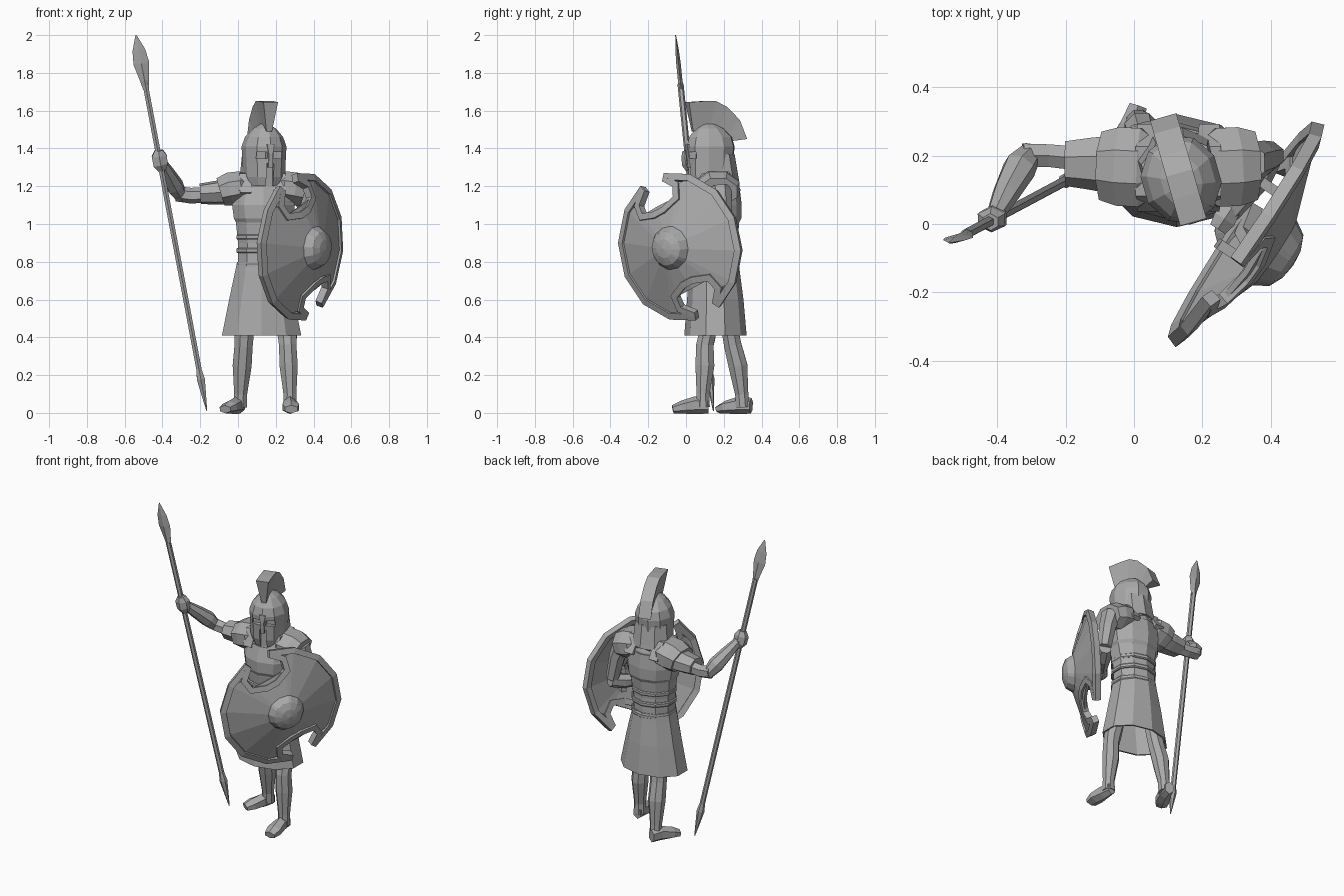
import bpy, bmesh, math
from mathutils import Vector, Matrix

cube = bpy.data.objects.get("Cube")
if cube:
    bpy.data.objects.remove(cube, do_unlink=True)

GREY = (0.4, 0.4, 0.4, 1.0)
stone = bpy.data.materials.new("plain_grey")
stone.use_nodes = True
stone.diffuse_color = GREY
stone.node_tree.nodes["Principled BSDF"].inputs["Base Color"].default_value = GREY

UP, BACK = Vector((0, 0, 1)), Vector((0, 1, 0))


def finish(name, bm, matrix=None):
    bmesh.ops.recalc_face_normals(bm, faces=bm.faces)
    if matrix:
        bm.transform(matrix)
    mesh = bpy.data.meshes.new(name)
    bm.to_mesh(mesh)
    bm.free()
    mesh.materials.append(stone)
    obj = bpy.data.objects.new(name, mesh)
    bpy.context.collection.objects.link(obj)
    return obj


def bridge(bm, loops):
    for a, b in zip(loops, loops[1:]):
        for i in range(len(a)):
            j = (i + 1) % len(a)
            bm.faces.new((a[i], a[j], b[j], b[i]))


def sweep(name, rings, n=8, level=False, phase=0.5, matrix=None):
    """Rings of (x, y, z, side radius, other radius) joined along a path."""
    bm = bmesh.new()
    pts = [Vector(r[:3]) for r in rings]
    whole = (pts[-1] - pts[0]).normalized()
    ref = BACK if level or abs(whole.z) > 0.7 else UP
    grow = 1 / math.cos(math.pi / n) if phase else 1
    loops = []
    for i, r in enumerate(rings):
        t = UP if level else (pts[min(i + 1, len(pts) - 1)] - pts[max(i - 1, 0)]).normalized()
        side = t.cross(ref).normalized()
        other = side.cross(t)
        loop = []
        for k in range(n):
            a = (k + phase) * math.tau / n
            p = pts[i] + (side * math.cos(a) * r[3] + other * math.sin(a) * r[4]) * grow
            loop.append(bm.verts.new(p))
        loops.append(loop)
    bridge(bm, loops)
    bm.faces.new(loops[0])
    bm.faces.new(loops[-1])
    return finish(name, bm, matrix)


def box(name, center, size, matrix=None):
    bm = bmesh.new()
    bmesh.ops.create_cube(bm, size=1)
    bm.transform(Matrix.Translation(center) @ Matrix.Diagonal((*size, 1)))
    return finish(name, bm, matrix)


# Torso, skirt and belts
sweep("torso", [(.125, .15, .76, .125, .12), (.13, .15, .9, .13, .115), (.135, .15, 1.0, .145, .125),
                (.135, .15, 1.12, .165, .13), (.135, .16, 1.2, .15, .11), (.135, .17, 1.26, .08, .08)], 10, True)
sweep("skirt", [(.125, .15, .8, .13, .122), (.125, .15, .75, .14, .128), (.125, .155, .6, .172, .142),
                (.125, .156, .41, .21, .157), (.125, .156, .41, .2, .147), (.125, .155, .6, .15, .125)], 10, True)
for z in (.78, .86, .93):
    sweep("waist_band", [(.13, .15, z - .014, .133, .122), (.13, .15, z - .008, .138, .127),
                         (.13, .15, z + .008, .138, .127), (.13, .15, z + .014, .133, .122)], 10, True)
sweep("chest_plate", [(.135, .15, 1.0, .14, .122), (.135, .15, 1.03, .157, .136),
                      (.135, .15, 1.1, .166, .138), (.135, .16, 1.19, .15, .118)], 10, True)
sweep("neck", [(.135, .15, 1.15, .07, .065), (.14, .14, 1.3, .06, .06)], 8, True)
sweep("collar", [(.135, .155, 1.2, .11, .1), (.135, .16, 1.225, .115, .105), (.135, .165, 1.26, .075, .08)], 8, True)

# Shoulder guards
for name, s in (("right", -1), ("left", 1)):
    cx = .13
    sweep(name + "_shoulder_guard", [(cx + s * .07, .165, 1.2, .085, .06), (cx + s * .11, .165, 1.195, .115, .085),
                                     (cx + s * .17, .168, 1.185, .115, .088), (cx + s * .22, .17, 1.17, .1, .075)], 8)
    sweep(name + "_shoulder_strap", [(cx + s * .09, .05, 1.16, .03, .015), (cx + s * .09, .09, 1.255, .035, .015),
                                     (cx + s * .09, .22, 1.265, .035, .015), (cx + s * .09, .28, 1.17, .03, .015)], 4)

# Right arm raised to the spear
sweep("right_sleeve", [(-.03, .175, 1.175, .085, .065), (-.12, .18, 1.165, .073, .058), (-.2, .18, 1.16, .062, .05)], 7)
sweep("right_upper_arm", [(-.15, .19, 1.155, .035, .036), (-.25, .2, 1.15, .033, .036), (-.325, .2, 1.16, .035, .035)], 6)
sweep("right_forearm", [(-.3, .21, 1.14, .03, .03), (-.335, .165, 1.2, .045, .045),
                        (-.375, .09, 1.27, .036, .036), (-.405, .03, 1.325, .024, .026)], 7)
sweep("right_fist", [(-.4, .025, 1.285, .022, .022), (-.41, .018, 1.315, .038, .034),
                     (-.417, .012, 1.36, .04, .032), (-.42, .006, 1.39, .022, .022)], 6)

# Left arm behind the shield
sweep("left_upper_arm", [(.33, .18, 1.19, .055, .055), (.37, .19, 1.08, .045, .05), (.4, .2, .93, .038, .038)], 7)
sweep("left_forearm", [(.405, .215, .92, .035, .038), (.36, .14, .9, .042, .042), (.28, .03, .89, .026, .028)], 7)
sweep("left_fist", [(.285, .045, .89, .028, .032), (.265, .015, .89, .034, .038), (.245, -.015, .89, .026, .03)], 6)

# Legs and feet
sweep("left_leg", [(.24, .12, .5, .045, .045), (.262, .11, .4, .05, .045), (.263, .1, .36, .046, .046),
                   (.268, .1, .25, .048, .05), (.275, .09, .1, .034, .034), (.275, .09, .03, .036, .036)], 8)
sweep("right_leg", [(.04, .22, .5, .045, .045), (.032, .24, .4, .05, .045), (.03, .247, .36, .048, .046),
                    (.022, .275, .25, .05, .05), (.014, .295, .1, .034, .035), (.012, .3, .03, .036, .036)], 8)
sweep("left_foot", [(.275, .12, .038, .026, .036), (.275, .05, .041, .034, .041),
                    (.28, -.02, .03, .044, .03), (.282, -.07, .019, .034, .019)], 6)
sweep("right_foot", [(.012, .345, .038, .026, .036), (-.008, .285, .041, .034, .041),
                     (-.044, .213, .03, .042, .03), (-.068, .174, .019, .033, .019)], 6)

# Helmet, turned towards the left
turn = (Matrix.Translation((.135, .14, 0)) @ Matrix.Rotation(math.radians(16), 4, "Z")
        @ Matrix.Translation((-.14, -.14, 0)))
helmet = sweep("helmet", [(.14, .12, 1.2, .088, .09), (.14, .125, 1.25, .104, .112), (.14, .13, 1.33, .108, .12),
                          (.14, .13, 1.41, .112, .125), (.14, .13, 1.46, .095, .112),
                          (.14, .125, 1.505, .058, .075), (.14, .12, 1.53, .02, .035)], 10, True, matrix=turn)
sweep("neck_guard", [(.14, .19, 1.225, .108, .085), (.14, .185, 1.25, .108, .085), (.14, .17, 1.37, .1, .08)],
      8, True, matrix=turn)
cutters = [box("eye_cutter", (.14 + s * .044, -.01, 1.365), (.054, .11, .034), turn) for s in (-1, 1)]
cutters.append(box("mouth_cutter", (.14, -.01, 1.23), (.04, .1, .18), turn))
for cutter in cutters:
    cutter.hide_render = True
    cutter.hide_set(True)
    cut = helmet.modifiers.new("opening", "BOOLEAN")
    cut.object = cutter
    cut.operation = "DIFFERENCE"
    cut.solver = "EXACT"
sweep("nose_guard", [(.14, .012, 1.3, .012, .01), (.14, .006, 1.37, .011, .01), (.14, .006, 1.42, .02, .008)],
      4, matrix=turn)

# Fan shaped crest
outer = [(0, 1.645), (.08, 1.65), (.15, 1.65), (.21, 1.62), (.28, 1.55), (.32, 1.45)]
inner = [(.03, 1.49), (.08, 1.51), (.12, 1.515), (.17, 1.5), (.22, 1.47), (.25, 1.44)]
bm = bmesh.new()
loops = []
for o, i in zip(outer, inner):
    loops.append([bm.verts.new((.14 + x, y, z)) for x, (y, z) in
                  ((-.04, o), (.04, o), (.015, i), (-.015, i))])
bridge(bm, loops)
bm.faces.new(loops[0])
bm.faces.new(loops[-1])
finish("crest", bm, turn)

# Spear
foot, tip = Vector((-.165, .145, .01)), Vector((-.54, -.055, 2.0))


def spear_part(name, steps, n, phase):
    sweep(name, [(*foot.lerp(tip, t), a, b) for t, a, b in steps], n, False, phase)


spear_part("spear_shaft", [(.08, .014, .014), (.87, .014, .014)], 6, .5)
spear_part("spear_blade", [(.855, .016, .016), (.88, .024, .012), (.925, .042, .012), (.96, .034, .009), (1, .003, .002)], 4, 0)
spear_part("spear_butt", [(0, .002, .002), (.06, .016, .014), (.085, .021, .02), (.11, .014, .014)], 6, .5)

# Shield frame: across, up and outward directions, the top leaning outward
u = Vector((.56, .83, 0)).normalized()
v = Matrix.Rotation(math.radians(4), 3, u) @ UP
frame = Matrix((u, v, u.cross(v))).transposed().to_4x4()
frame.translation = (.305, -.012, .882)
AXIS = 114


def polar(angle, r, z):
    a = math.radians(angle + AXIS)
    return (r * math.cos(a), r * math.sin(a), z)


def rise(r):
    return .03 + .14 * (1 - r / .39)


def thicken(obj, depth):
    mod = obj.modifiers.new("thickness", "SOLIDIFY")
    mod.thickness = depth
    mod.offset = -1


# Raised rim following the two notches
quarter = [(8, .225), (24, .27), (22, .32), (10, .36), (12, .4), (36, .395), (63, .392)]
half = quarter + [(90, .39)] + [(180 - a, r) for a, r in reversed(quarter)]
outline = [Vector(polar(a + k, r, 0)) for k in (0, 180) for a, r in half]
bm = bmesh.new()
loops = [[], []]
for i, p in enumerate(outline):
    before = (p - outline[i - 1]).normalized()
    after = (outline[(i + 1) % len(outline)] - p).normalized()
    inward = UP.cross(before + after).normalized()
    q = p + inward * .034 / max(.6, inward.dot(UP.cross(after)))
    for loop, c in zip(loops, (p, q)):
        loop.append(bm.verts.new((c.x, c.y, rise(c.length) + .012)))
bridge(bm, loops)
thicken(finish("shield_rim", bm, frame), .038)

# Dished body with the central boss
edge = [(0, .24), (26, .265), (27, .34), (36, .375), (63, .375), (90, .375)]
edge += [(180 - a, r) for a, r in reversed(edge[1:-1])]
spokes = [(a + k, r) for k in (0, 180) for a, r in edge]
bm = bmesh.new()
loops = [[bm.verts.new(polar(a, r, rise(r))) for a, r in spokes]]
for r, z in ((.2, rise(.2)), (.115, rise(.115)), (.09, .17), (.05, .188)):
    loops.append([bm.verts.new(polar(a, r, z)) for a, _ in spokes])
bridge(bm, loops)
peak = bm.verts.new((0, 0, .195))
last = loops[-1]
for i in range(len(last)):
    bm.faces.new((last[i], last[(i + 1) % len(last)], peak))
thicken(finish("shield_body", bm, frame), .018)

# Grip and arm strap on the shield back
for name, x in (("shield_grip", -.07), ("shield_strap", .15)):
    box(name, (x, .01, -.015), (.03, .15, .02), frame)
    for s in (-1, 1):
        box(name + "_post", (x, .01 + s * .065, .04), (.03, .02, .11), frame)
